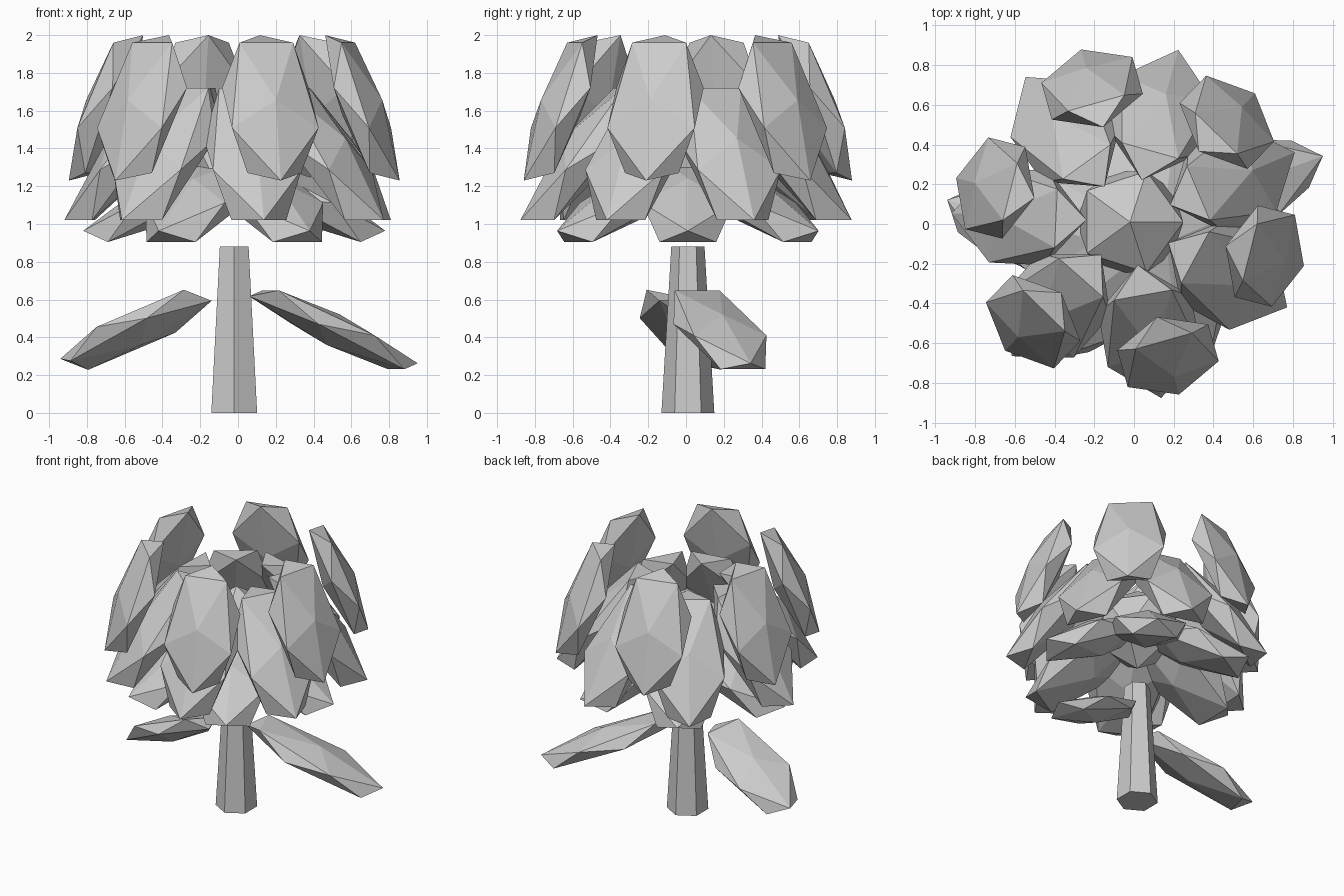
import bpy
from math import radians, cos, sin, tau
from mathutils import Matrix, Vector

if "Cube" in bpy.data.objects:
    bpy.data.objects.remove(bpy.data.objects["Cube"])

AXIS = Vector((-0.02, 0.01, 0))   # stem axis in plan


def petal(name, pos, heading, droop, size, roll=0):
    """Flattened icosahedron whose long axis points outward and droops down."""
    bpy.ops.mesh.primitive_ico_sphere_add(subdivisions=1, radius=1)
    ob = bpy.context.object
    ob.name = name
    m = (Matrix.Translation(pos)
         @ Matrix.Rotation(heading, 4, 'Z')
         @ Matrix.Rotation(radians(droop), 4, 'Y')
         @ Matrix.Rotation(radians(roll), 4, 'X')
         @ Matrix.Diagonal((*size, 1)))
    ob.data.transform(m)
    return ob


# Stem: tapered six-sided post
bpy.ops.mesh.primitive_cone_add(vertices=6, radius1=0.14, radius2=0.088,
                                depth=0.88, location=AXIS + Vector((0, 0, 0.44)))
bpy.context.object.name = "stem"

# Central bud
petal("bud", AXIS + Vector((0, 0, 1.33)), 0, 0, (0.3, 0.3, 0.3))

# Petal rings: name, count, phase, radius, height, droop, (length, width, thickness)
rings = [
    ("lower_petal", 6, 0.0, 0.37, 1.128, 28, (0.51, 0.285, 0.127)),
    ("middle_petal", 7, 0.4, 0.56, 1.37, 53, (0.541, 0.28, 0.138)),
    ("upper_petal", 6, 0.8, 0.70, 1.615, 69, (0.483, 0.28, 0.116)),
]
for name, count, phase, radius, z, droop, size in rings:
    for i in range(count):
        a = phase + i * tau / count
        pos = AXIS + Vector((radius * cos(a), radius * sin(a), z))
        petal(f"{name}_{i + 1}", pos, a, droop, size)

# Two drooping leaves on the stem
petal("right_leaf", Vector((0.505, 0.18, 0.44)), radians(20), 25, (0.565, 0.24, 0.089))
petal("left_leaf", Vector((-0.54, -0.01, 0.44)), radians(163), 25, (0.5, 0.24, 0.089), 12)
